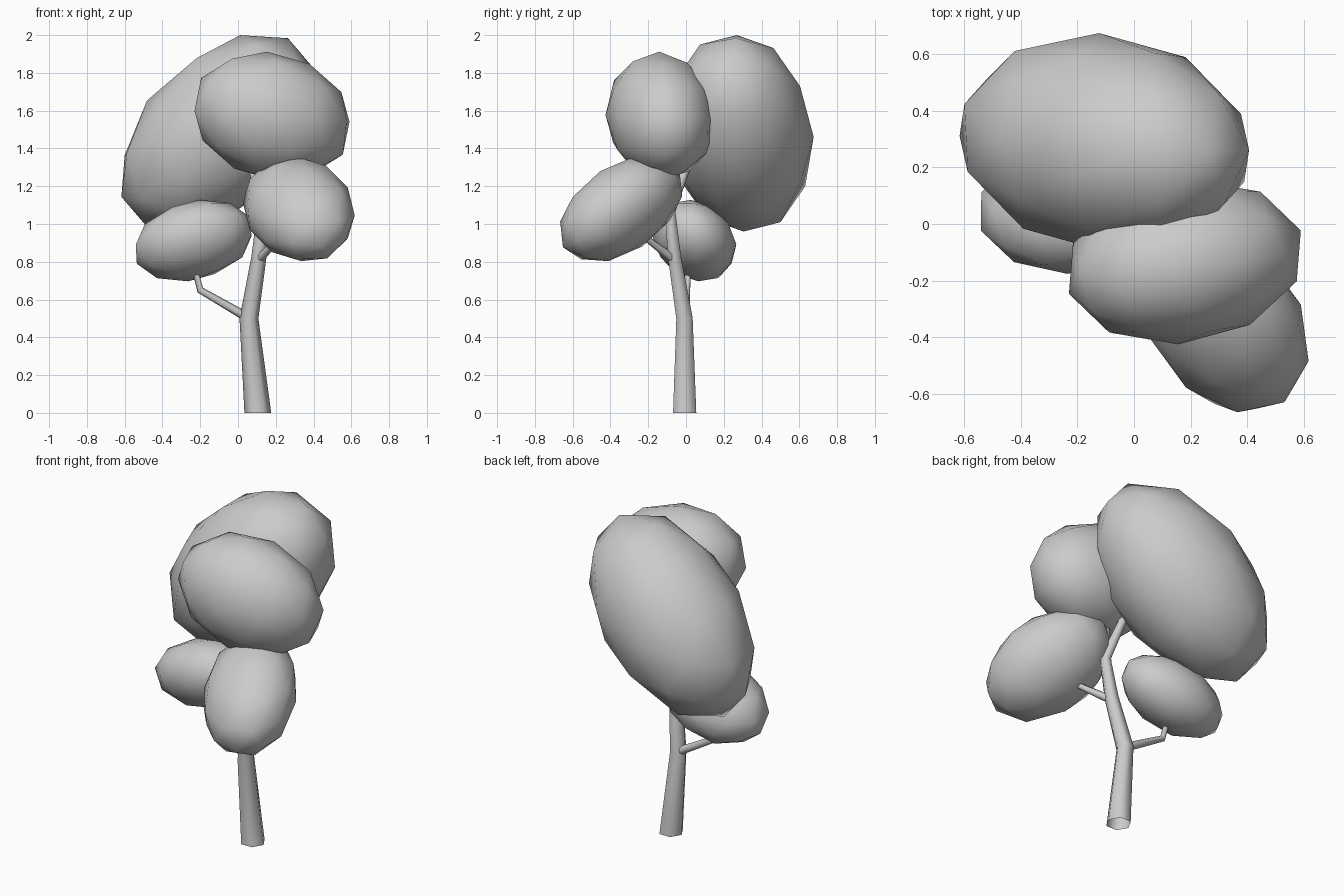
import bpy, bmesh, math
from mathutils import Vector, Matrix

if "Cube" in bpy.data.objects:
    bpy.data.objects.remove(bpy.data.objects["Cube"])


def finish(name, bm):
    bmesh.ops.recalc_face_normals(bm, faces=bm.faces[:])
    mesh = bpy.data.meshes.new(name)
    bm.to_mesh(mesh)
    bm.free()
    obj = bpy.data.objects.new(name, mesh)
    bpy.context.collection.objects.link(obj)
    return obj


def limb(name, path, sides=6, flat_base=False):
    """Tapered open-ended tube through (x, y, z, radius) points."""
    bm = bmesh.new()
    pts = [Vector(p[:3]) for p in path]
    rings = []
    for i, p in enumerate(pts):
        axis = pts[min(i + 1, len(pts) - 1)] - pts[max(i - 1, 0)]
        if flat_base and i == 0:
            axis = Vector((0, 0, 1))
        turn = Vector((0, 0, 1)).rotation_difference(axis.normalized())
        ring = []
        for k in range(sides):
            a = 2 * math.pi * k / sides
            offset = Vector((math.cos(a), math.sin(a), 0)) * path[i][3]
            ring.append(bm.verts.new(p + turn @ offset))
        rings.append(ring)
    for low, high in zip(rings, rings[1:]):
        for k in range(sides):
            n = (k + 1) % sides
            face = bm.faces.new((low[k], low[n], high[n], high[k]))
            face.smooth = True
    return finish(name, bm)


def foliage(name, centre, half, xy=0, xz=0, yz=0):
    """Tilted low-poly ellipsoid: half extents per axis plus lean terms."""
    a, b, c = half
    shape = Matrix(((a * a, xy, xz), (xy, b * b, yz), (xz, yz, c * c)))
    root = Matrix.Identity(3)
    for _ in range(25):
        root = (root + shape @ root.inverted()) * 0.5
    bm = bmesh.new()
    bmesh.ops.create_icosphere(bm, subdivisions=2, radius=1.025)
    bmesh.ops.transform(bm, matrix=Matrix.Translation(centre) @ root.to_4x4(), verts=bm.verts)
    for f in bm.faces:
        f.smooth = True
    return finish(name, bm)


# Trunk, bending into the large crown
trunk = limb("trunk", [(0.105, -0.007, 0.0, 0.071), (0.058, -0.008, 0.5, 0.05),
                       (0.11, -0.06, 0.82, 0.04), (0.135, -0.085, 1.07, 0.033),
                       (0.075, 0.01, 1.32, 0.025)], flat_base=True)

# Branches
limb("left_branch", [(0.06, 0.0, 0.5, 0.025), (-0.2, 0.005, 0.65, 0.019), (-0.25, 0.02, 0.85, 0.015)])
limb("front_branch", [(0.10, -0.05, 0.8, 0.025), (0.23, -0.23, 0.94, 0.016), (0.3, -0.32, 1.02, 0.012)])
limb("upper_branch", [(0.13, -0.08, 1.05, 0.028), (0.12, -0.1, 1.4, 0.018)])

# Foliage clumps
foliage("large_crown", (-0.105, 0.287, 1.48), (0.515, 0.38, 0.52), xz=0.115, xy=-0.018, yz=-0.018)
foliage("upper_front_crown", (0.18, -0.135, 1.57), (0.415, 0.285, 0.335), xy=0.016, xz=-0.02, yz=-0.005)
foliage("lower_front_crown", (0.322, -0.343, 1.08), (0.293, 0.325, 0.278), xy=-0.027, xz=-0.01, yz=0.039)
foliage("lower_left_crown", (-0.235, 0.045, 0.912), (0.315, 0.217, 0.213), xz=0.015, yz=-0.008)

bpy.ops.object.select_all(action='DESELECT')
for obj in bpy.context.scene.objects:
    if "trunk" in obj.name or "branch" in obj.name:
        obj.select_set(True)
bpy.context.view_layer.objects.active = trunk
bpy.ops.object.shade_smooth_by_angle(angle=math.radians(65))
